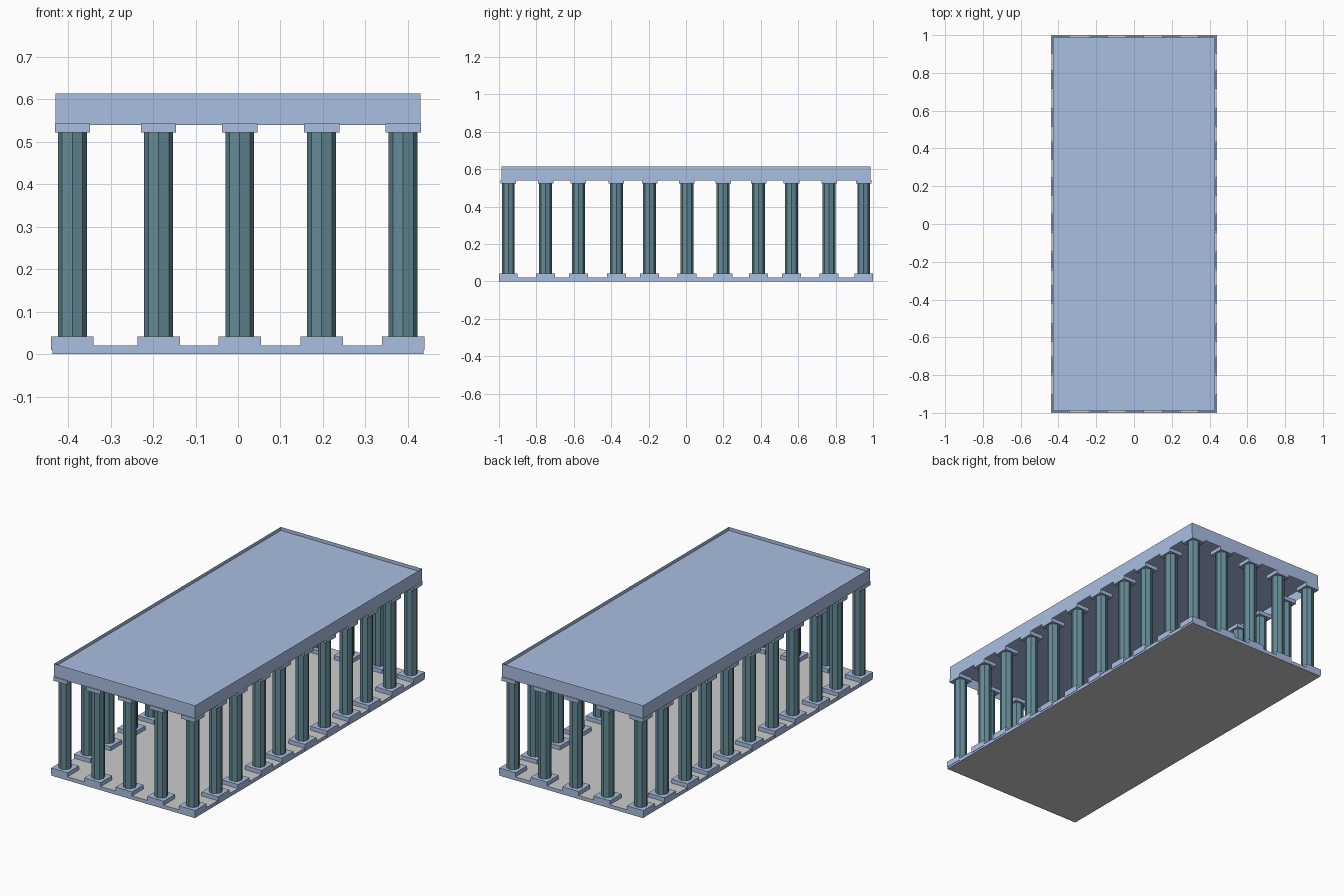
import bpy, bmesh, math
from mathutils import Matrix

if "Cube" in bpy.data.objects:
    bpy.data.objects.remove(bpy.data.objects["Cube"])


def material(name, rgb):
    m = bpy.data.materials.new(name)
    m.diffuse_color = (*rgb, 1)
    m.use_nodes = True
    m.node_tree.nodes["Principled BSDF"].inputs["Base Color"].default_value = m.diffuse_color
    return m


BLUE = material("pale_blue", (0.40, 0.52, 0.76))
TEAL = material("teal", (0.13, 0.26, 0.31))
GREY = material("grey", (0.55, 0.55, 0.55))


def make_object(name, bm, *mats):
    mesh = bpy.data.meshes.new(name)
    bm.to_mesh(mesh)
    bm.free()
    for m in mats:
        mesh.materials.append(m)
    ob = bpy.data.objects.new(name, mesh)
    bpy.context.collection.objects.link(ob)
    return ob


def box(x0, x1, y0, y1, z0, z1):
    bm = bmesh.new()
    mat = (Matrix.Translation(((x0 + x1) / 2, (y0 + y1) / 2, (z0 + z1) / 2))
           @ Matrix.Diagonal((x1 - x0, y1 - y0, z1 - z0, 1)))
    bmesh.ops.create_cube(bm, size=1, matrix=mat)
    bm.normal_update()
    return bm


def block(name, x, y, size, z0, z1):
    h = size / 2
    make_object(name, box(x - h, x + h, y - h, y + h, z0, z1), BLUE)


def column(x, y):
    # square plinth, eight-sided shaft, square capital
    block("column_base", x, y, 0.10, 0.01, 0.042)
    bm = bmesh.new()
    z0, z1 = 0.04, 0.524
    bmesh.ops.create_cone(bm, cap_ends=True, segments=8, radius1=0.034, radius2=0.034,
                          depth=z1 - z0, matrix=Matrix.Translation((x, y, (z0 + z1) / 2)))
    make_object("column_shaft", bm, TEAL)
    block("column_capital", x, y, 0.083, 0.522, 0.543)


# Floor slab: grey faces with blue edges
bm = box(-0.437, 0.437, -1, 1, 0, 0.02)
for f in bm.faces:
    f.material_index = 1 if abs(f.normal.z) > 0.5 else 0
make_object("floor_slab", bm, BLUE, GREY)

# Roof: thin fascia all round with a recessed deck inside it
bm = box(-0.43, 0.43, -0.987, 0.987, 0.54, 0.614)
flat = [f for f in bm.faces if abs(f.normal.z) > 0.5]
bmesh.ops.delete(bm, geom=flat, context='FACES')
make_object("roof_fascia", bm, BLUE)
bm = bmesh.new()
bmesh.ops.create_grid(bm, x_segments=1, y_segments=1, size=1,
                      matrix=Matrix.Translation((0, 0, 0.595)) @ Matrix.Diagonal((0.43, 0.987, 1, 1)))
make_object("roof_deck", bm, BLUE)

# Colonnade around the edge
xs = [-0.39, -0.187, 0.004, 0.197, 0.389]
ys = [-0.95, -0.751, -0.575, -0.372, -0.195, 0.005, 0.198, 0.388, 0.564, 0.765, 0.95]
for x in xs:
    for y in ys:
        if x in (xs[0], xs[-1]) or y in (ys[0], ys[-1]):
            column(x, y)
